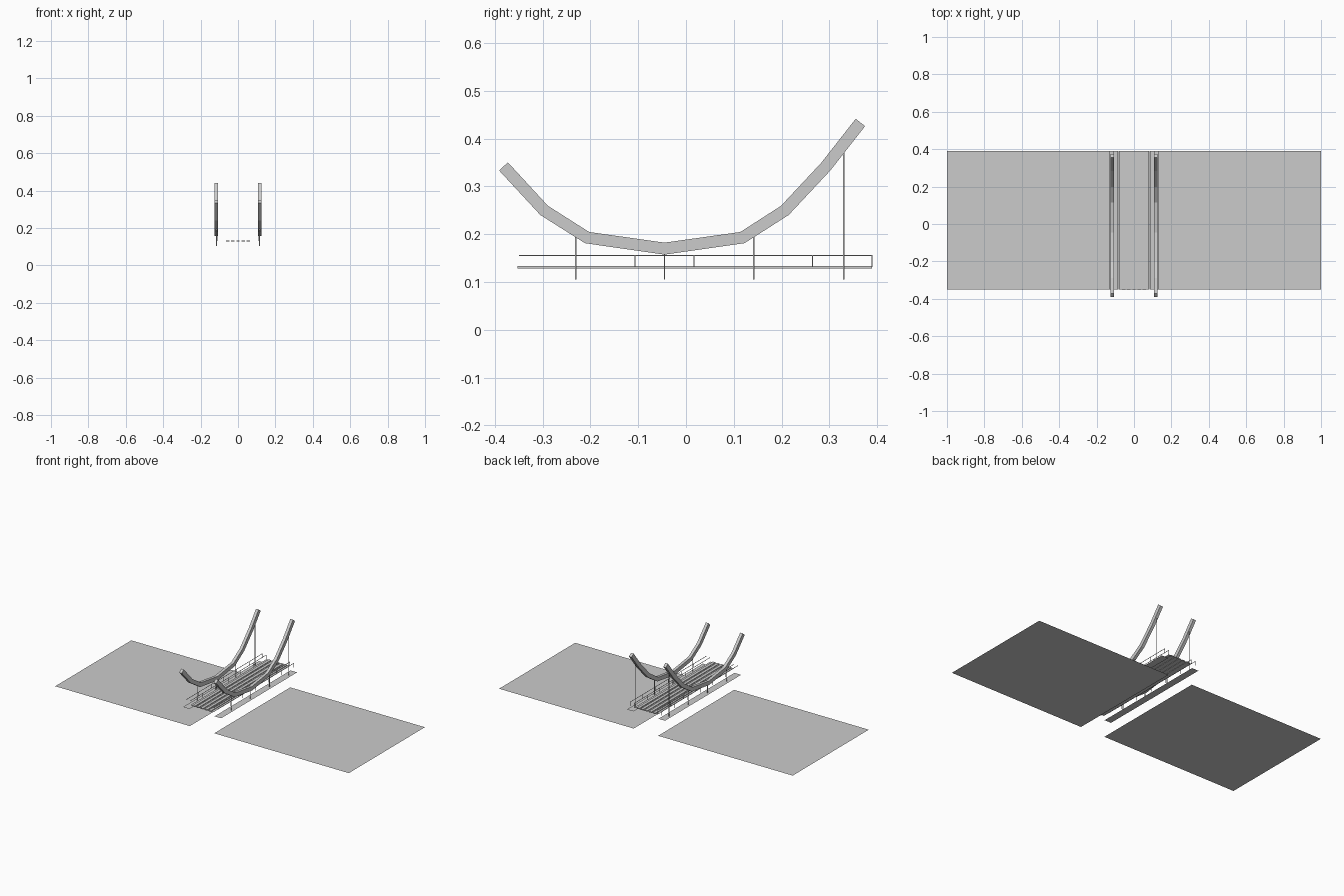
import bpy
from mathutils import Vector

if "Cube" in bpy.data.objects:
    bpy.data.objects.remove(bpy.data.objects["Cube"])

Y0, Y1 = -0.35, 0.39


def mesh(name, verts, faces):
    m = bpy.data.meshes.new(name)
    m.from_pydata(verts, [], faces)
    o = bpy.data.objects.new(name, m)
    bpy.context.collection.objects.link(o)
    return o


def plane(name, x0, x1, y0, y1, z):
    return mesh(name, [(x0, y0, z), (x1, y0, z), (x1, y1, z), (x0, y1, z)], [(0, 1, 2, 3)])


def box(name, x, y, z, sx, sy, sz):
    v = [(x + a * sx / 2, y + b * sy / 2, z + c * sz / 2)
         for a in (-1, 1) for b in (-1, 1) for c in (-1, 1)]
    return mesh(name, v, [(0, 1, 3, 2), (4, 6, 7, 5), (0, 4, 5, 1),
                          (2, 3, 7, 6), (0, 2, 6, 4), (1, 5, 7, 3)])


def cable(name, x, path, w, h):
    # square tube swept along a y-z path with mitred joints
    pts = [Vector(p) for p in path]
    verts, faces = [], []
    for i, p in enumerate(pts):
        a = (p - pts[max(i - 1, 0)]).normalized()
        b = (pts[min(i + 1, len(pts) - 1)] - p).normalized()
        t = (a + b).normalized()
        n = Vector((-t.y, t.x)) * h / 2
        for sx, sn in ((-1, -1), (1, -1), (1, 1), (-1, 1)):
            verts.append((x + sx * w / 2, p.x + sn * n.x, p.y + sn * n.y))
    for i in range(len(pts) - 1):
        for k in range(4):
            j = (k + 1) % 4
            faces.append((i * 4 + k, i * 4 + j, i * 4 + 4 + j, i * 4 + 4 + k))
    e = len(verts) - 4
    faces += [(3, 2, 1, 0), (e, e + 1, e + 2, e + 3)]
    return mesh(name, verts, faces)


PATH = [(-0.382, 0.342), (-0.297, 0.25), (-0.207, 0.193), (-0.045, 0.17),
        (0.118, 0.193), (0.207, 0.25), (0.293, 0.342), (0.365, 0.434)]
HANGERS = [(-0.231, 0.20), (-0.045, 0.165), (0.142, 0.20), (0.33, 0.375)]

# central deck with raised strips
plane("deck", -0.08, 0.08, Y0, Y1, 0.13)
for i, x in enumerate((-0.055, -0.028, 0, 0.028, 0.055)):
    box(f"deck_strip_{i}", x, 0.018, 0.131, 0.018, 0.742, 0.006)

for s, side in ((-1, "left"), (1, "right")):
    # land, walkway, main cable and hangers
    plane(f"{side}_land", *sorted((s * 0.083, s)), Y0, Y1, 0)
    plane(f"{side}_walkway", *sorted((s * 0.085, s * 0.13)), Y0, Y1, 0.105)
    cable(f"{side}_main_cable", s * 0.117, PATH, 0.018, 0.025)
    for i, (y, top) in enumerate(HANGERS):
        box(f"{side}_hanger_{i}", s * 0.115, y, (top + 0.105) / 2, 0.003, 0.003, top - 0.105)
    # railings
    for r, x in enumerate((0.08, 0.108)):
        box(f"{side}_handrail_{r}", s * x, 0.02, 0.156, 0.002, 0.74, 0.002)
        for i in range(6):
            box(f"{side}_post_{r}_{i}", s * x, -0.231 + i * 0.124, 0.144, 0.002, 0.002, 0.026)
